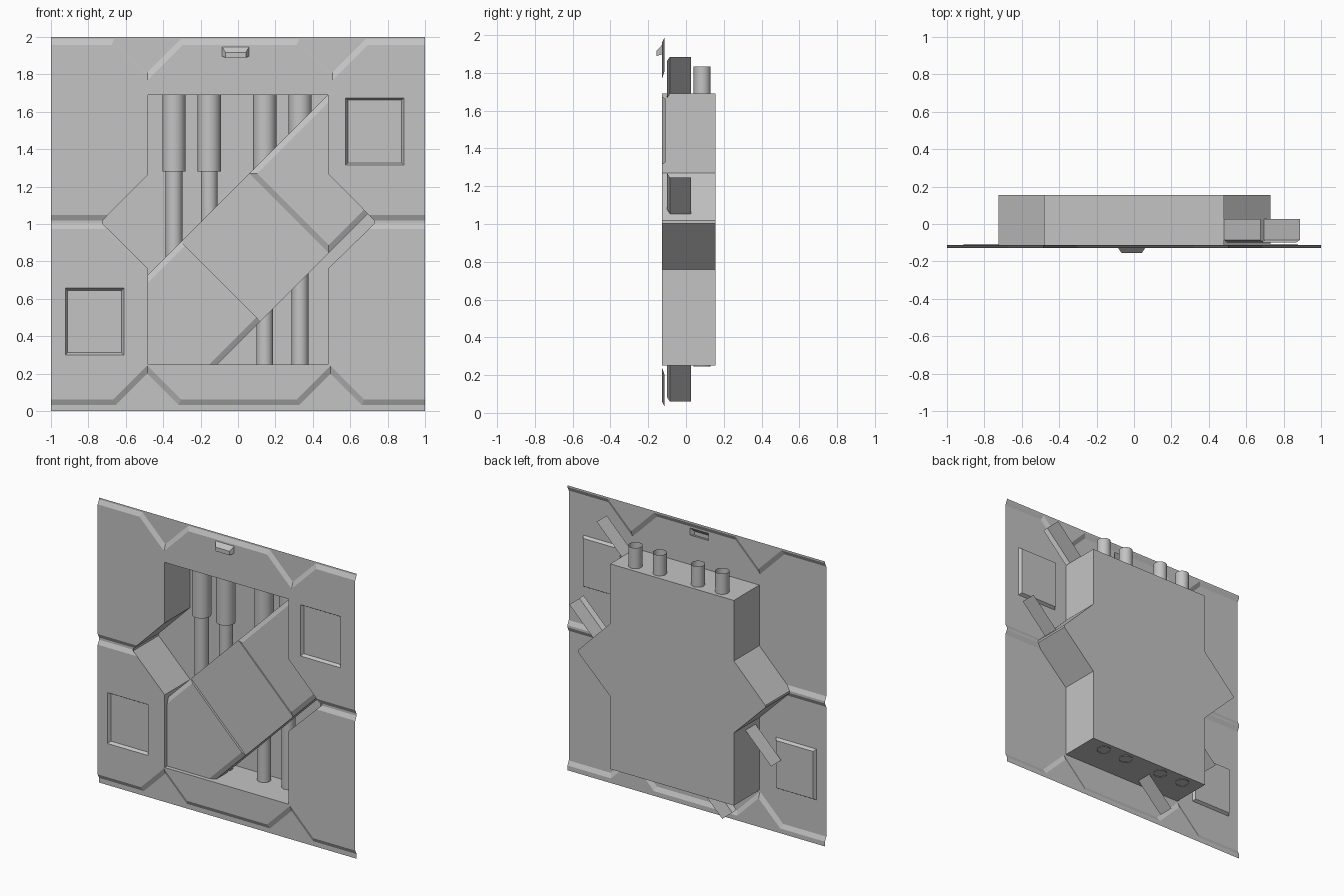
import bpy, bmesh, math
from mathutils import Vector

if "Cube" in bpy.data.objects:
    bpy.data.objects.remove(bpy.data.objects["Cube"])

GREY = bpy.data.materials.new("plain grey")
GREY.diffuse_color = (0.55, 0.55, 0.55, 1)
GREY.use_nodes = True
GREY.node_tree.nodes["Principled BSDF"].inputs["Base Color"].default_value = GREY.diffuse_color

BASE, TOP, BACK = -0.113, -0.128, 0.155     # groove floor, panel face, recess back
BEAM, LID = -0.085, -0.10                   # beam face, raised beam lids
BEVEL = 0.03


def ring(bm, pts, y):
    return [bm.verts.new((x, y, z)) for x, z in pts]


def bridge(bm, a, b, edges=None):
    n = len(a)
    for i in (range(n) if edges is None else edges):
        j = (i + 1) % n
        bm.faces.new((a[i], a[j], b[j], b[i]))


def fill(bm, *loops):
    """Flat face through an outer loop and any hole loops."""
    edges = []
    for lp in loops:
        for i in range(len(lp)):
            pair = (lp[i - 1], lp[i])
            edges.append(bm.edges.get(pair) or bm.edges.new(pair))
    bmesh.ops.triangle_fill(bm, use_beauty=True, edges=edges, normal=(0, -1, 0))


def finish(bm, name, face_front=True):
    bm.normal_update()
    if face_front:
        for f in bm.faces:
            if f.normal.y > 1e-4:
                f.normal_flip()
    flat = [e for e in bm.edges if len(e.link_faces) == 2
            and e.calc_face_angle(1) < 0.001]
    bmesh.ops.dissolve_edges(bm, edges=[], use_verts=False) if not flat else None
    me = bpy.data.meshes.new(name)
    bm.to_mesh(me)
    bm.free()
    me.materials.append(GREY)
    ob = bpy.data.objects.new(name, me)
    bpy.context.collection.objects.link(ob)
    return ob


def inset(pts, dist):
    """Move each edge of a polygon inwards by its own distance."""
    n = len(pts)
    area = sum(pts[i - 1][0] * pts[i][1] - pts[i][0] * pts[i - 1][1] for i in range(n))
    s = 1 if area > 0 else -1
    nor = []
    for i in range(n):
        d = (Vector(pts[(i + 1) % n]) - Vector(pts[i])).normalized()
        nor.append(Vector((-d.y, d.x)) * s)
    out = []
    for i in range(n):
        a, b, v = nor[i - 1], nor[i], Vector(pts[i])
        det = a.x * b.y - a.y * b.x
        if abs(det) < 1e-4:
            out.append(tuple(v + b * dist[i]))
            continue
        ca, cb = v.dot(a) + dist[i - 1], v.dot(b) + dist[i]
        out.append(((ca * b.y - cb * a.y) / det, (a.x * cb - b.x * ca) / det))
    return out


def rect(x0, x1, z0, z1):
    return [(x0, z0), (x1, z0), (x1, z1), (x0, z1)]


def panel(name, pts, bevels, y0, y1, square=None, handle=False, steps=()):
    """Raised panel: bevelled edges, straight steps, pressed square, handle."""
    bm = bmesh.new()
    low = ring(bm, pts, y0)
    high = ring(bm, inset(pts, [BEVEL if i in bevels else 0 for i in range(len(pts))]), y1)
    bridge(bm, low, high, list(bevels) + list(steps))
    loops = [high]
    if square:
        outer = ring(bm, square, y1)
        inner = ring(bm, inset(square, [0.012] * 4), y1 + 0.02)
        bridge(bm, outer, inner)
        bm.faces.new(inner)
        loops.append(outer)
    if handle:
        outer = ring(bm, rect(-0.085, 0.06, 1.897, 1.947), y1)
        inner = ring(bm, rect(-0.067, 0.042, 1.89, 1.918), -0.155)
        bridge(bm, outer, inner)
        bm.faces.new(inner)
        loops.append(outer)
    fill(bm, *loops)
    bmesh.ops.delete(bm, geom=[v for v in bm.verts if not v.link_faces], context='VERTS')
    return finish(bm, name)


def plate(name, pts, y):
    bm = bmesh.new()
    fill(bm, ring(bm, pts, y))
    return finish(bm, name)


# groove outlines along the top and bottom, and the opening's two halves
top_edge = [(-1, 1.988), (-0.663, 1.988), (-0.485, 1.81), (-0.307, 1.988),
            (0.327, 1.988), (0.505, 1.81), (0.683, 1.988), (1, 1.988)]
low_edge = [(-1, 0.033), (-0.652, 0.033), (-0.485, 0.20), (-0.318, 0.033),
            (0.328, 0.033), (0.495, 0.20), (0.662, 0.033), (1, 0.033)]
hole_up = [(0.73, 1.018), (0.48, 1.27), (0.48, 1.69), (-0.48, 1.69), (-0.48, 1.265), (-0.725, 1.018)]
hole_low = [(0.73, 1.003), (0.48, 0.76), (0.48, 0.25), (-0.48, 0.25), (-0.48, 0.76), (-0.725, 1.003)]

# front panels
bev = list(range(7)) + [8, 14]
panel("upper_panel", top_edge + [(1, 1.018)] + hole_up + [(-1, 1.018)], bev, BASE, TOP,
      rect(0.575, 0.887, 1.315, 1.675), handle=True)
panel("lower_panel", low_edge + [(1, 1.003)] + hole_low + [(-1, 1.003)], bev, BASE, TOP,
      rect(-0.923, -0.61, 0.30, 0.657))

# groove floors
plate("top_groove", top_edge + [(1, 2), (-1, 2)], BASE)
plate("bottom_groove", low_edge + [(1, 0), (-1, 0)], BASE)
plate("left_groove", rect(-1, -0.725, 1.003, 1.018), BASE)
plate("right_groove", rect(0.73, 1, 1.003, 1.018), BASE)

# recess behind the opening
bm = bmesh.new()
outline = hole_up + hole_low[::-1]
front, back = ring(bm, outline, TOP), ring(bm, outline, BACK)
bridge(bm, front, back)
fill(bm, back)
bmesh.ops.recalc_face_normals(bm, faces=bm.faces[:])
bm.normal_update()
if max(bm.faces, key=lambda f: f.calc_center_median().y).normal.y > 0:
    bmesh.ops.reverse_faces(bm, faces=bm.faces[:])
finish(bm, "recess_box", face_front=False)

# diagonal beam: middle plate and two raised lids
UP, LOW = 1.21, 0.36                        # z - x along the two beam edges
A, B = (0.06, 0.06 + UP), (0.485, 0.485 + LOW)
C, D = (0.12, 0.12 + LOW), (-0.305, -0.305 + UP)
plate("beam_middle", [A, B, C, D], BEAM)
panel("beam_upper_lid", [A, B, (0.698, 0.698 + LOW), (0.48, 1.27), (0.48, 1.69)],
      [0, 1, 4], BEAM, LID)
panel("beam_lower_lid", [D, C, (-0.11, 0.25), (-0.48, 0.25), (-0.48, 0.73)],
      [1, 4], BEAM, LID, steps=[0])

# beam sides, running out past the recess with a bevelled front lip
k = BEVEL / math.sqrt(2)
for name, c, s, x0, xa, xb, x1 in (("beam_upper_side", UP, 1, -0.68, -0.48, 0.48, 0.675),
                                   ("beam_lower_side", LOW, -1, -0.30, -0.11, 0.70, 0.887)):
    bm = bmesh.new()
    bm.faces.new([bm.verts.new(v) for v in (
        (x0, BEAM, x0 + c), (x1, BEAM, x1 + c), (x1, 0.027, x1 + c), (x0, 0.027, x0 + c))])
    for p, q in ((x0, xa), (xb, x1)):
        bm.faces.new([bm.verts.new(v) for v in (
            (p, BEAM, p + c), (q, BEAM, q + c),
            (q + s * k, LID, q + c - s * k), (p + s * k, LID, p + c - s * k))])
    bm.normal_update()
    for f in bm.faces:
        if f.normal.z * s < 0:
            f.normal_flip()
    finish(bm, name, face_front=False)


# pipes with thicker upper sleeves
def pipe(name, x, r, z0, z1, ends):
    bpy.ops.mesh.primitive_cylinder_add(vertices=32, radius=r, depth=z1 - z0, end_fill_type=ends,
                                        location=(x, 0.086, (z0 + z1) / 2))
    ob = bpy.context.object
    ob.name = name
    ob.data.materials.append(GREY)
    bpy.ops.object.shade_smooth_by_angle()


for i, x in enumerate((-0.342, -0.154, 0.143, 0.332)):
    pipe(f"pipe_{i}", x, 0.045, 0.245, 1.835, 'NOTHING')
    pipe(f"pipe_sleeve_{i}", x, 0.062, 1.28, 1.69, 'NGON')
